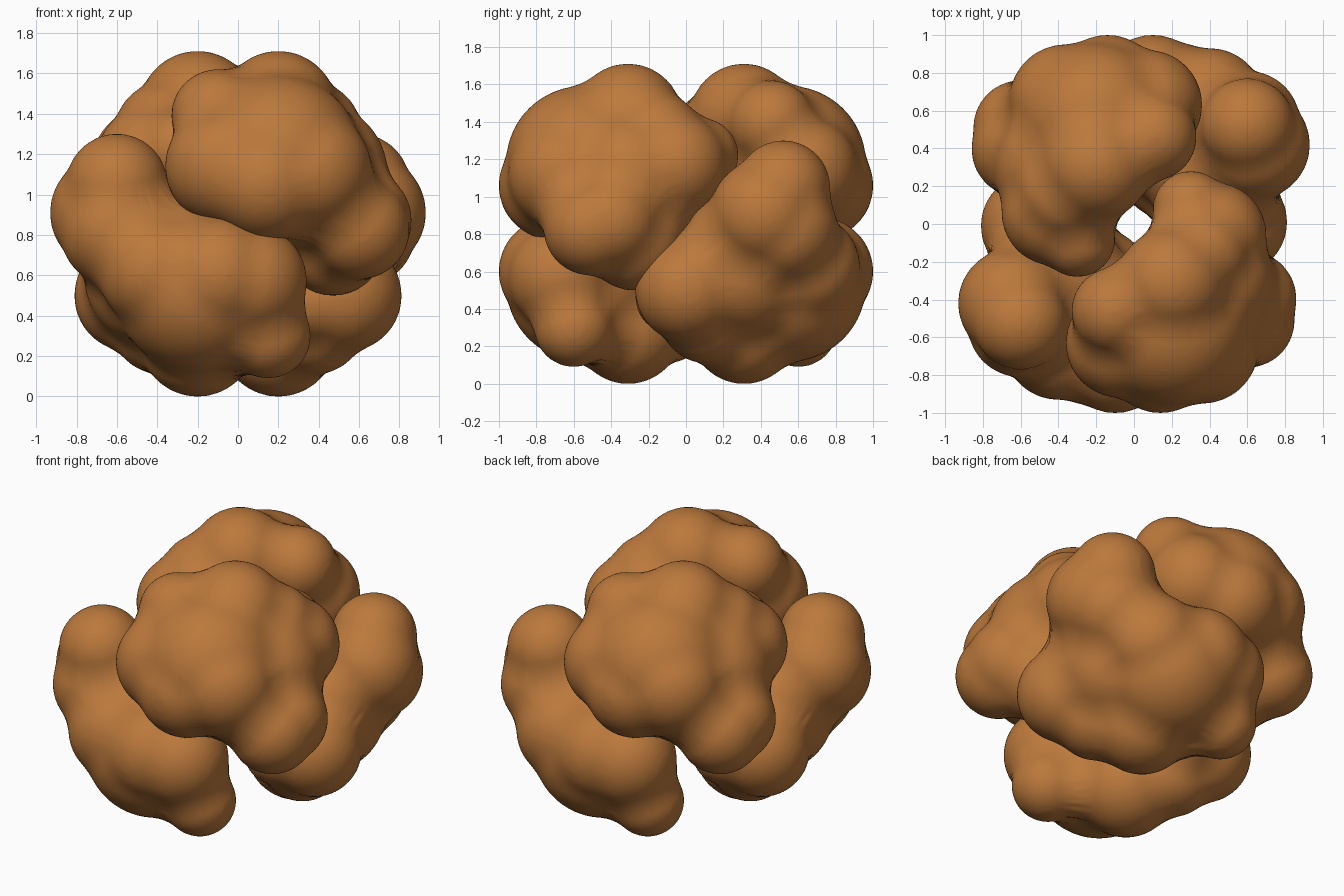
import bpy, bmesh, math
from mathutils import Matrix

if "Cube" in bpy.data.objects:
    bpy.data.objects.remove(bpy.data.objects["Cube"])

mat = bpy.data.materials.new("copper_brown")
mat.diffuse_color = (0.5, 0.19, 0.045, 1)
mat.use_nodes = True
mat.node_tree.nodes["Principled BSDF"].inputs["Base Color"].default_value = mat.diffuse_color

# Lobes of each clump: x, y, z, radius
UPPER = [(.20, -.55, 1.18, .41), (-.07, -.63, 1.14, .29), (.20, -.31, 1.42, .29),
         (-.10, -.46, 1.39, .23), (.42, -.06, 1.17, .28), (.30, .08, 1.22, .20),
         (.60, -.40, .87, .26), (.60, -.51, .83, .25), (.47, -.28, .76, .26),
         (.36, -.65, 1.12, .30), (.38, -.30, 1.10, .36), (.14, -.71, 1.06, .29),
         (.36, -.16, 1.31, .25)]
LOWER = [(-.20, -.55, .53, .41), (.06, -.67, .57, .28), (-.20, -.31, .29, .29),
         (.15, -.60, .30, .21), (-.53, -.01, .50, .28), (-.33, .08, .46, .19),
         (-.64, -.42, .91, .29), (-.60, -.52, 1.05, .25), (-.52, -.24, .75, .25),
         (-.40, -.30, .60, .36), (-.40, -.64, .62, .29), (-.10, -.71, .60, .29),
         (-.60, -.53, .82, .28), (-.38, -.11, .36, .25)]
SWELL = .13  # lobes are swollen, fused, then shrunk back to fill the creases


def clump(name, lobes):
    """Overlapping swollen spheres, fused later by the modifiers."""
    bm = bmesh.new()
    for x, y, z, r in lobes:
        bmesh.ops.create_icosphere(bm, subdivisions=4, radius=r * 1.01 + SWELL,
                                   matrix=Matrix.Translation((x, y, z)))
    me = bpy.data.meshes.new(name)
    bm.to_mesh(me)
    bm.free()
    me.materials.append(mat)
    return me


def soften(ob, iterations):
    mod = ob.modifiers.new("soften", 'SMOOTH')
    mod.factor = .5
    mod.iterations = iterations


def place(name, me, angle):
    ob = bpy.data.objects.new(name, me)
    bpy.context.collection.objects.link(ob)
    ob.rotation_euler.z = angle
    fuse = ob.modifiers.new("fuse", 'REMESH')
    fuse.mode = 'VOXEL'
    fuse.voxel_size = .025
    fuse.use_smooth_shade = True
    soften(ob, 6)
    shrink = ob.modifiers.new("shrink", 'DISPLACE')
    shrink.mid_level = 0
    shrink.strength = -SWELL
    soften(ob, 6)


# Two upper and two lower clumps, each pair half a turn apart
for label, lobes in (("upper", UPPER), ("lower", LOWER)):
    mesh = clump(label + "_clump", lobes)
    place(label + "_clump_front", mesh, 0)
    place(label + "_clump_back", mesh, math.pi)
